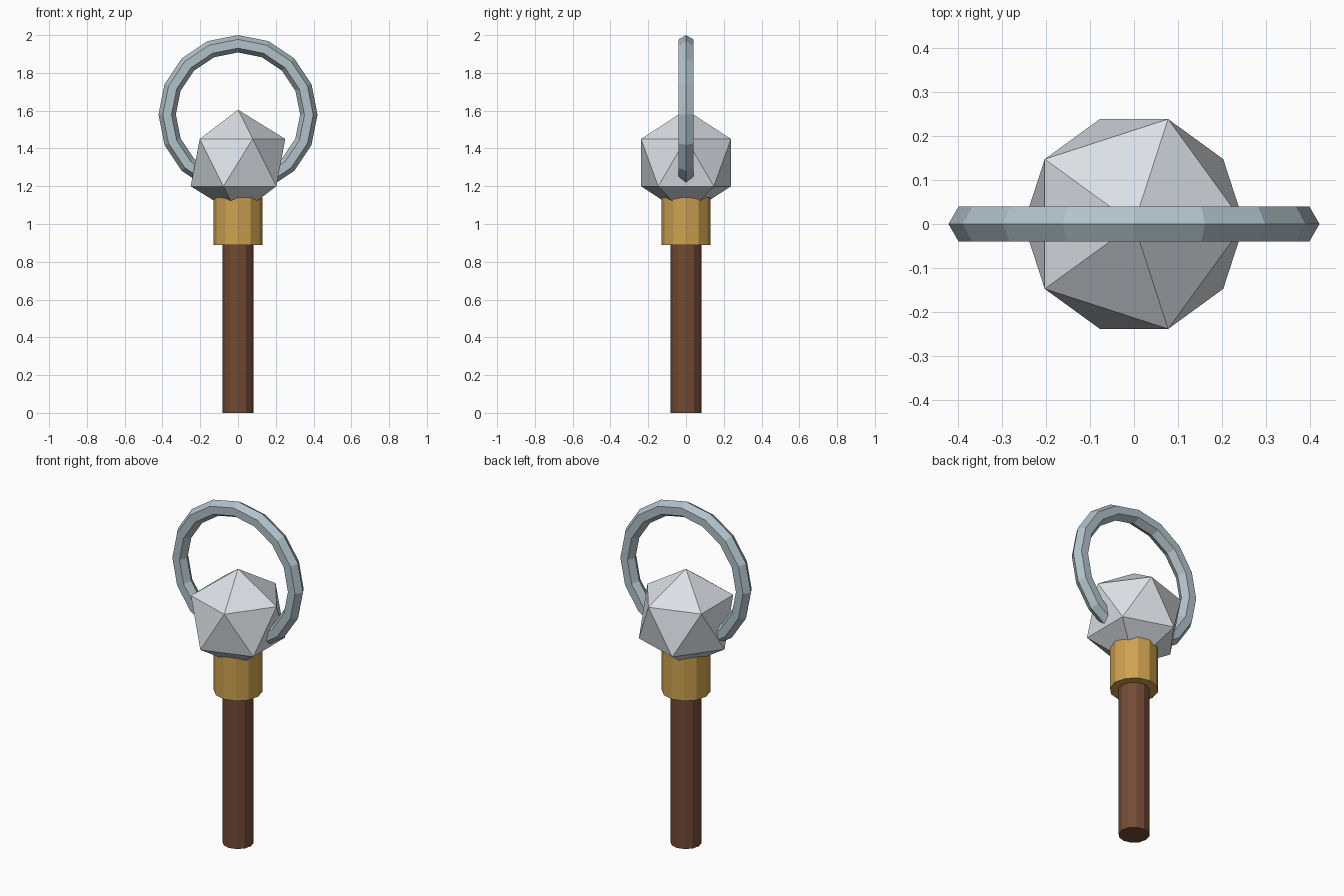
import bpy
from math import radians

if "Cube" in bpy.data.objects:
    bpy.data.objects.remove(bpy.data.objects["Cube"])


def finish(name, color):
    ob = bpy.context.object
    ob.name = name
    mat = bpy.data.materials.new(name + "_material")
    mat.diffuse_color = (*color, 1)
    mat.use_nodes = True
    mat.node_tree.nodes["Principled BSDF"].inputs["Base Color"].default_value = mat.diffuse_color
    ob.data.materials.append(mat)
    bpy.ops.object.transform_apply(location=False, rotation=True, scale=True)
    bpy.ops.object.shade_flat()
    return ob


def cylinder(name, radius, z0, z1, color):
    bpy.ops.mesh.primitive_cylinder_add(vertices=12, radius=radius, depth=z1 - z0,
                                        location=(0, 0, (z0 + z1) / 2))
    return finish(name, color)


# Wooden handle, running up inside the collar
cylinder("handle", 0.083, 0, 1.0, (0.17, 0.07, 0.035))

# Brass collar, meeting the underside of the gem
cylinder("collar", 0.13, 0.89, 1.14, (0.62, 0.36, 0.08))

# Faceted head
bpy.ops.mesh.primitive_ico_sphere_add(subdivisions=1, radius=0.28, location=(0, 0, 1.325))
finish("faceted_gem", (0.72, 0.75, 0.79))

# Upright ring passing through the gem
bpy.ops.mesh.primitive_torus_add(major_segments=16, minor_segments=6, major_radius=0.375,
                                 minor_radius=0.046, location=(0, 0, 1.579),
                                 rotation=(radians(90), 0, 0))
finish("ring", (0.44, 0.54, 0.59))
